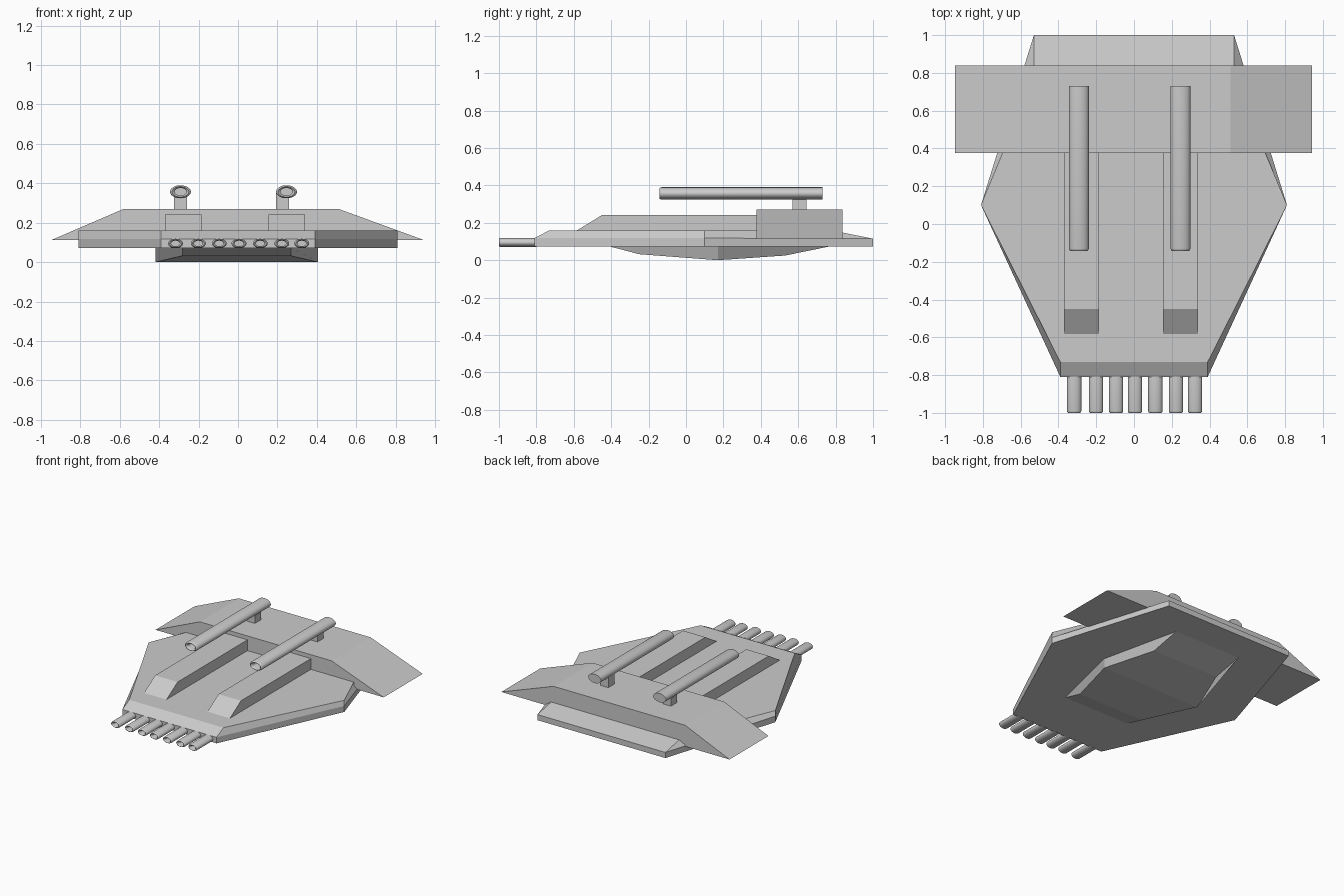
import bpy, bmesh, math

if "Cube" in bpy.data.objects:
    bpy.data.objects.remove(bpy.data.objects["Cube"])


def make(name, verts, faces):
    mesh = bpy.data.meshes.new(name)
    mesh.from_pydata(verts, [], faces)
    bm = bmesh.new()
    bm.from_mesh(mesh)
    bmesh.ops.recalc_face_normals(bm, faces=bm.faces)
    bm.to_mesh(mesh)
    bm.free()
    ob = bpy.data.objects.new(name, mesh)
    bpy.context.collection.objects.link(ob)
    return ob


def hex_loft(name, levels, cx=0.0):
    """Each level is the right half (front, widest, back); mirrored and lofted."""
    verts, faces = [], []
    for half in levels:
        verts += [(cx + x, y, z) for x, y, z in half]
        verts += [(cx - x, y, z) for x, y, z in reversed(half)]
    for k in range(len(levels) - 1):
        for i in range(6):
            j = (i + 1) % 6
            faces.append((6*k + i, 6*k + j, 6*k + 6 + j, 6*k + 6 + i))
    for o in (0, 6 * (len(levels) - 1)):
        faces += [(o, o + 1, o + 4, o + 5), (o + 1, o + 2, o + 3, o + 4)]
    return make(name, verts, faces)


def prism(name, profile, axis, a, b):
    """Extrude a 2D (u, z) profile along x or y."""
    n = len(profile)
    verts = [(t, u, z) if axis == 'x' else (u, t, z) for t in (a, b) for u, z in profile]
    faces = [tuple(range(n)), tuple(range(n, 2 * n))]
    faces += [(i, (i + 1) % n, n + (i + 1) % n, n + i) for i in range(n)]
    return make(name, verts, faces)


def barrel(name, x, z, rx, rz, y0, y1, bore, n=24):
    """Oval tube along y with a rounded muzzle and a blind bore."""
    lip = rx * 0.25
    prof = [(y1, 1), (y0 + lip, 1), (y0 + lip * .3, .93), (y0, .8),
            (y0 + lip * .3, .66), (y0 + lip, .58), (y0 + bore, .58)]
    verts = [(x + rx * r * math.cos(2 * math.pi * i / n), y,
              z + rz * r * math.sin(2 * math.pi * i / n))
             for y, r in prof for i in range(n)]
    faces = [tuple(range(n)), tuple(range(len(verts) - n, len(verts)))]
    for k in range(len(prof) - 1):
        faces += [(k*n + i, k*n + (i+1) % n, (k+1)*n + (i+1) % n, (k+1)*n + i)
                  for i in range(n)]
    ob = make(name, verts, faces)
    bpy.ops.object.select_all(action='DESELECT')
    ob.select_set(True)
    bpy.context.view_layer.objects.active = ob
    bpy.ops.object.shade_smooth_by_angle(angle=math.radians(50))
    return ob


# Main hull with bevelled upper edge and sloped tail
hex_loft("hull", [
    [(.39, -.81, .073), (.81, .1, .073), (.53, 1, .073)],
    [(.39, -.81, .118), (.81, .1, .118), (.53, 1, .115)],
    [(.39, -.73, .16), (.81, .1, .16), (.53, .775, .16)]])

# Belly keel
hex_loft("belly", [
    [(.275, -.41, .074), (.412, .17, .074), (.275, .77, .074)],
    [(.275, -.25, .032), (.412, .17, 0), (.275, .53, .025)]], cx=-.007)

# Rear wing
prism("wing", [(-.947, .112), (-.58, .27), (.51, .27), (.943, .112)], 'y', .377, .838)

# Deck rails, guns and gun posts
for side, rail, gun in (("left", -.278, -.292), ("right", .247, .246)):
    prism(side + "_deck_rail", [(-.59, .155), (-.45, .241), (.42, .241), (.42, .155)],
          'x', rail - .093, rail + .093)
    post = -.292 if gun < 0 else .226
    prism(side + "_gun_post", [(.57, .265), (.57, .35), (.643, .35), (.643, .265)],
          'x', post - .033, post + .033)
    barrel(side + "_gun", gun, .357, .053, .033, -.143, .73, .15)

# Row of nose barrels
for i, x in enumerate((-.317, -.201, -.095, .005, .113, .222, .323)):
    barrel(f"nose_barrel_{i + 1}", x, .095, .038, .024, -1, -.8, .06)
